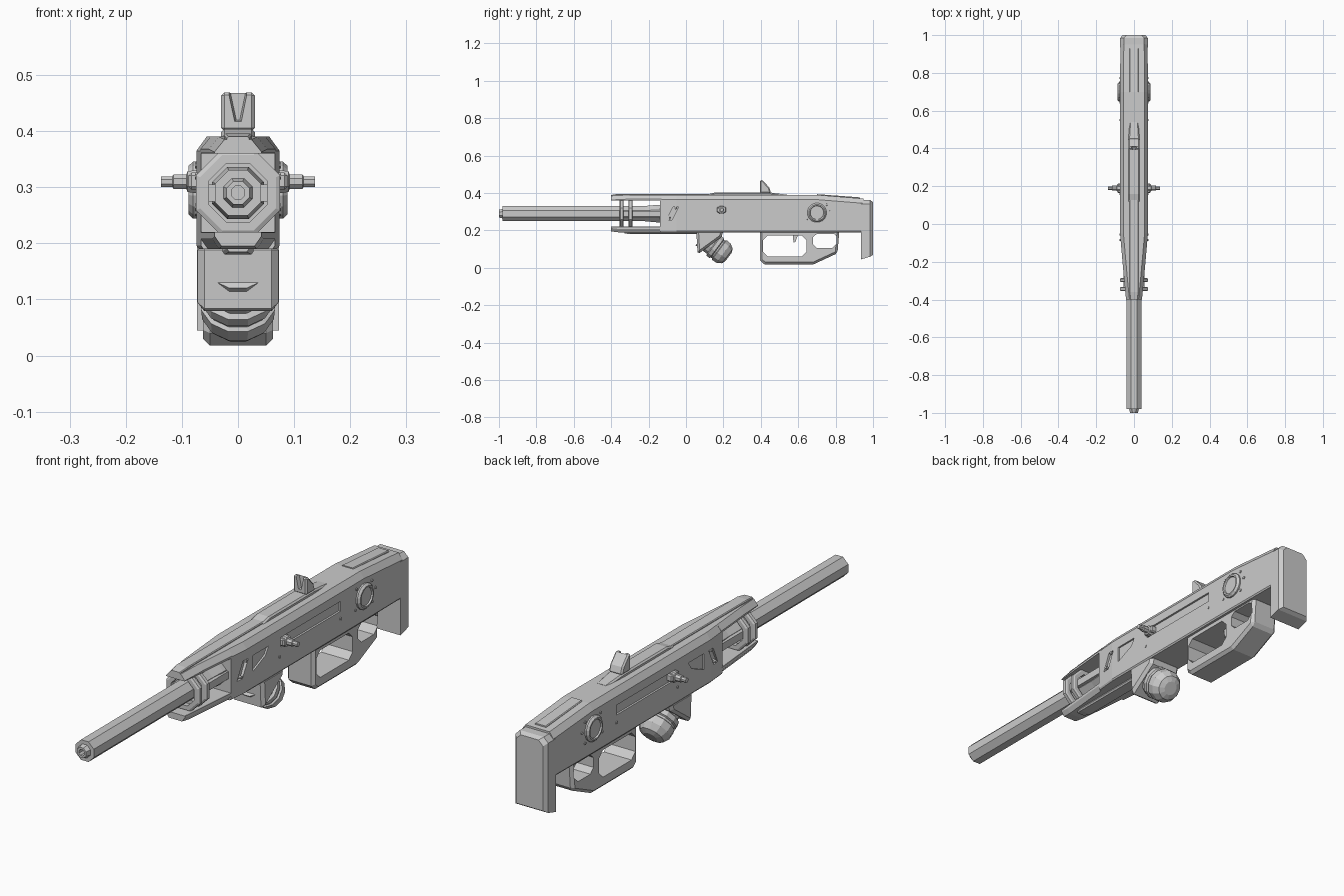
import bpy, bmesh, math
from mathutils import Vector


def finish(name, bm):
    bmesh.ops.recalc_face_normals(bm, faces=bm.faces)
    me = bpy.data.meshes.new(name)
    bm.to_mesh(me)
    bm.free()
    ob = bpy.data.objects.new(name, me)
    bpy.context.collection.objects.link(ob)
    return ob


def skin(name, rings, closed=False):
    """Join equal-length rings of points; cap the ends unless closed."""
    bm = bmesh.new()
    vs = [[bm.verts.new(p) for p in r] for r in rings]
    n = len(vs[0])
    pairs = list(zip(vs, vs[1:])) + ([(vs[-1], vs[0])] if closed else [])
    for a, b in pairs:
        for i in range(n):
            j = (i + 1) % n
            bm.faces.new((a[i], a[j], b[j], b[i]))
    if not closed:
        bm.faces.new(vs[0])
        bm.faces.new(vs[-1])
    return finish(name, bm)


def prism(name, yz, x0, x1):
    return skin(name, [[(x, y, z) for y, z in yz] for x in (x0, x1)])


def hull(name, sections, top_ch, bot_ch, inset=0.018):
    """Chamfered box lofted along y; section = (y, half width, bottom, top)."""
    rings = []
    for y, w, b, t in sections:
        half = [(w - bot_ch * 0.7, b), (w, b + bot_ch), (w, t - top_ch), (w - inset, t)]
        rings.append([(x, y, z) for x, z in half] + [(-x, y, z) for x, z in reversed(half)])
    return skin(name, rings)


def lathe(name, origin, axis, prof, n=8, closed=False):
    d = Vector(axis).normalized()
    u = Vector((0, 1, 0)) if abs(d.x) > 0.5 else Vector((1, 0, 0))
    v = d.cross(u)
    ang = [math.tau * (i + 0.5) / n for i in range(n)]
    return skin(name, [[Vector(origin) + d * t + (u * math.cos(a) + v * math.sin(a)) * r
                        for a in ang] for t, r in prof], closed)


def apply(ob):
    dg = bpy.context.evaluated_depsgraph_get()
    me = bpy.data.meshes.new_from_object(ob.evaluated_get(dg))
    ob.modifiers.clear()
    ob.data = me


def bevel(ob, w):
    m = ob.modifiers.new("bevel", 'BEVEL')
    m.width, m.segments, m.limit_method, m.angle_limit = w, 1, 'ANGLE', math.radians(50)
    apply(ob)


def cut(ob, cutters):
    for c in cutters:
        m = ob.modifiers.new("cut", 'BOOLEAN')
        m.operation, m.object, m.solver = 'DIFFERENCE', c, 'EXACT'
        apply(ob)
        bpy.data.objects.remove(c)


def box(y0, y1, z0, z1, c=0.0):
    if not c:
        return [(y0, z0), (y1, z0), (y1, z1), (y0, z1)]
    return [(y0 + c, z0), (y1 - c, z0), (y1, z0 + c), (y1, z1 - c),
            (y1 - c, z1), (y0 + c, z1), (y0, z1 - c), (y0, z0 + c)]


# Receiver with shallow side recesses
receiver = hull("receiver", [(-0.14, 0.066, 0.19, 0.39), (-0.05, 0.074, 0.19, 0.39),
                             (0.70, 0.074, 0.19, 0.39), (0.95, 0.072, 0.19, 0.37)], 0.025, 0.006)
cuts = []
for s in (-1, 1):
    cuts += [prism("slot_cutter", box(0.17, 0.55, 0.29, 0.33), s * 0.066, s * 0.1),
             prism("vent_cutter", [(-0.105, 0.255), (-0.075, 0.255), (-0.04, 0.325), (-0.07, 0.325)],
                   s * 0.062, s * 0.1),
             prism("notch_cutter", [(-0.01, 0.325), (0.09, 0.325), (0.07, 0.295), (-0.01, 0.26)],
                   s * 0.067, s * 0.1)]
cut(receiver, cuts)

# Forward covers above and below the barrel
hull("top_cover", [(-0.40, 0.042, 0.36, 0.385), (-0.30, 0.052, 0.36, 0.39),
                   (-0.13, 0.067, 0.36, 0.39)], 0.022, 0.001)
hull("bottom_cover", [(-0.40, 0.042, 0.195, 0.22), (-0.36, 0.046, 0.19, 0.22),
                      (-0.13, 0.067, 0.19, 0.22)], 0.001, 0.018, 0.001)
hull("bottom_rail", [(-0.33, 0.02, 0.185, 0.20), (-0.30, 0.028, 0.18, 0.20),
                     (0.06, 0.028, 0.18, 0.20)], 0.002, 0.006, 0.002)

# Barrel, inner block and retaining rings
lathe("barrel", (0, 0, 0.29), (0, 1, 0), [(-0.1, 0.044), (-0.98, 0.044), (-0.98, 0.028),
                                          (-1.0, 0.022), (-1.0, 0.013), (-0.94, 0.013)])
lathe("barrel_block", (0, 0, 0.29), (0, 1, 0), [(-0.22, 0.044), (-0.16, 0.05), (-0.10, 0.05)])
for i, y in enumerate((-0.355, -0.308)):
    lathe("barrel_ring_%d" % i, (0, y, 0.29), (0, 1, 0),
          [(0, 0.073), (0.004, 0.081), (0.018, 0.081), (0.022, 0.073), (0.022, 0.056), (0, 0.056)],
          8, True)
for s in (-1, 1):
    prism("ring_link", box(-0.34, -0.14, 0.275, 0.305), s * 0.04, s * 0.055)

# Top strips and raised sight
hull("front_strip", [(-0.40, 0.02, 0.38, 0.39), (-0.36, 0.025, 0.38, 0.396),
                     (0.14, 0.025, 0.38, 0.396)], 0.003, 0.001, 0.003)
hull("sight_rail", [(0.12, 0.03, 0.38, 0.394), (0.16, 0.03, 0.38, 0.404),
                    (0.44, 0.03, 0.38, 0.404), (0.54, 0.024, 0.38, 0.391)], 0.006, 0.001, 0.006)
hull("rear_strip", [(0.70, 0.025, 0.38, 0.394), (0.93, 0.025, 0.365, 0.377)], 0.003, 0.001, 0.003)
sight = prism("sight", [(0.395, 0.40), (0.395, 0.47), (0.41, 0.468), (0.445, 0.43), (0.455, 0.40)],
              -0.03, 0.03)
bevel(sight, 0.006)
cut(sight, [skin("sight_cutter", [[(-0.022, 0.38, 0.48), (0.022, 0.38, 0.48),
                                   (0.009, 0.38, 0.415), (-0.009, 0.38, 0.415)],
                                  [(-0.016, 0.41, 0.48), (0.016, 0.41, 0.48),
                                   (0.003, 0.41, 0.42), (-0.003, 0.41, 0.42)]])])

# Butt plate with chamfered back
w = 0.073
rings = []
for y, hw, b, t in ((0.935, w, 0.045, 0.362), (0.985, w, 0.06, 0.362), (1.0, 0.06, 0.07, 0.352)):
    rings.append([(-hw, y, b), (hw, y, b), (hw, y, t - 0.02), (hw - 0.02, y, t),
                  (-hw + 0.02, y, t), (-hw, y, t - 0.02)])
skin("butt_plate", rings)

# Grip and trigger guard
guard = prism("grip_guard", [(0.395, 0.20), (0.395, 0.04), (0.42, 0.018), (0.68, 0.018),
                             (0.81, 0.078), (0.82, 0.20)], -0.062, 0.062)
bevel(guard, 0.012)
cut(guard, [prism("trigger_hole", box(0.412, 0.645, 0.062, 0.172, 0.025), -0.1, 0.1),
            prism("grip_hole", [(0.68, 0.125), (0.70, 0.105), (0.78, 0.105), (0.805, 0.13),
                                (0.805, 0.17), (0.79, 0.182), (0.70, 0.182), (0.68, 0.165)],
                  -0.1, 0.1)])
prism("trigger", [(0.57, 0.18), (0.60, 0.18), (0.585, 0.14), (0.575, 0.135)], -0.01, 0.01)

# Angled canister under the body and its mount
bevel(prism("canister_mount", [(0.055, 0.20), (0.062, 0.072), (0.08, 0.085), (0.19, 0.165),
                               (0.20, 0.20)], -0.072, 0.072), 0.012)
lathe("canister", (0, 0.085, 0.165), (0, 0.8, -0.6),
      [(0, 0.058), (0.075, 0.058), (0.08, 0.068), (0.10, 0.068), (0.104, 0.061), (0.112, 0.061),
       (0.116, 0.068), (0.145, 0.066), (0.17, 0.05), (0.178, 0.028)], 12)

# Side fittings, mirrored left and right
for s, side in ((-1, "left"), (1, "right")):
    ax = (s, 0, 0)
    lathe("dial_" + side, (0, 0.70, 0.295), ax,
          [(0.06, 0.052), (0.08, 0.052), (0.088, 0.044), (0.088, 0.038), (0.082, 0.036)], 16)
    lathe("bolt_handle_" + side, (0, 0.19, 0.31), ax,
          [(0.06, 0.024), (0.09, 0.02), (0.092, 0.014), (0.115, 0.014), (0.117, 0.01),
           (0.137, 0.01)], 8)
    bevel(prism("handle_base_" + side, box(0.165, 0.215, 0.296, 0.326), s * 0.06, s * 0.088), 0.005)
    spots = [(0.70 + 0.072 * math.cos(a), 0.295 + 0.06 * math.sin(a))
             for a in (0.1, 0.8, 2.3, 3.8, 5.5)]
    spots += [(-0.055, 0.32), (-0.085, 0.265), (0.16, 0.255), (0.55, 0.26)]
    for y, z in spots:
        lathe("rivet_" + side, (0, y, z), ax, [(0.06, 0.007), (0.077, 0.006)], 6)
